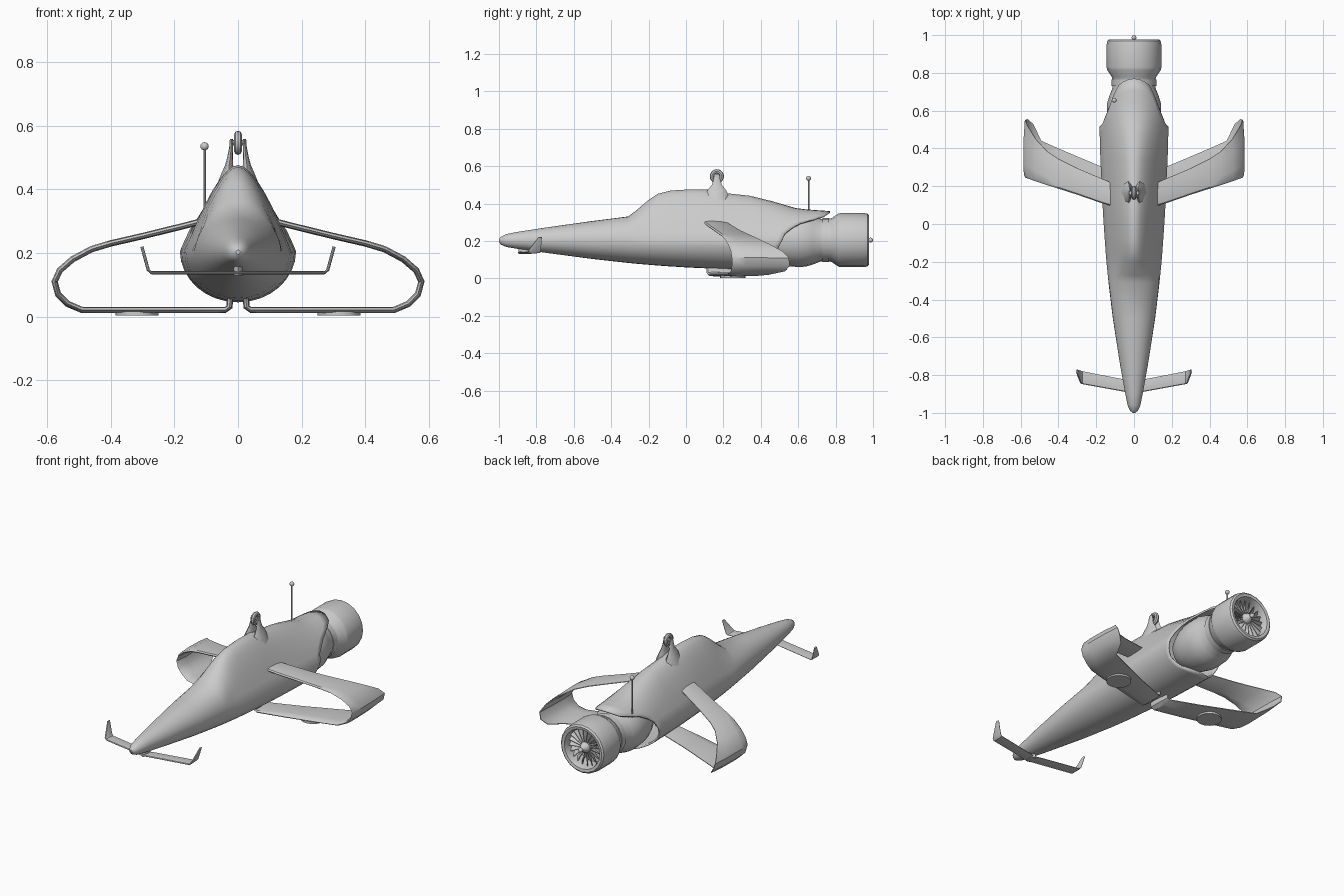
import bpy, bmesh
from math import sin, cos, pi, radians
from mathutils import Vector, Matrix

if "Cube" in bpy.data.objects:
    bpy.data.objects.remove(bpy.data.objects["Cube"])


def finish(name, bm, mirror=False):
    bmesh.ops.recalc_face_normals(bm, faces=bm.faces)
    me = bpy.data.meshes.new(name)
    bm.to_mesh(me)
    bm.free()
    ob = bpy.data.objects.new(name, me)
    bpy.context.collection.objects.link(ob)
    if mirror:
        ob.modifiers.new("Mirror", "MIRROR")
    return ob


def loft(name, rings, cap_start=True, cap_end=True, mirror=False):
    bm = bmesh.new()
    vs = [[bm.verts.new(p) for p in r] for r in rings]
    n = len(rings[0])
    for a, b in zip(vs, vs[1:]):
        for i in range(n):
            j = (i + 1) % n
            bm.faces.new((a[i], a[j], b[j], b[i]))
    if cap_start:
        bm.faces.new(vs[0])
    if cap_end:
        bm.faces.new(vs[-1])
    return finish(name, bm, mirror)


def lerp_table(table, t):
    for a, b in zip(table, table[1:]):
        if t <= b[0]:
            f = max(0, (t - a[0]) / (b[0] - a[0]))
            return [p + (q - p) * f for p, q in zip(a[1:], b[1:])]
    return table[-1][1:]


def ribbon(name, path, half):
    """Airfoil swept along (x, z, leading y, trailing y)."""
    foil = [(0, 0), (.05, .7), (.25, 1), (.7, .8), (1, .2),
            (1, -.2), (.7, -.8), (.25, -1), (.05, -.7)]
    rings = []
    for i, (x, z, y0, y1) in enumerate(path):
        a, b = path[max(i - 1, 0)], path[min(i + 1, len(path) - 1)]
        t = Vector((b[0] - a[0], b[1] - a[1])).normalized()
        rings.append([(x - t.y * v * half, y0 + (y1 - y0) * u, z + t.x * v * half)
                      for u, v in foil])
    return loft(name, rings, mirror=True)


def lathe_y(name, profile, z, n=20):
    rings = [[(r * cos(2 * pi * i / n), y, z + r * sin(2 * pi * i / n)) for i in range(n)]
             for y, r in profile]
    return loft(name, rings)


def ball(name, loc, r):
    bm = bmesh.new()
    bmesh.ops.create_uvsphere(bm, u_segments=12, v_segments=8, radius=r,
                              matrix=Matrix.Translation(loc))
    return finish(name, bm)


def rod(name, p, q, r, n=10):
    p, q = Vector(p), Vector(q)
    m = Matrix.Translation((p + q) / 2) @ (q - p).to_track_quat('Z', 'Y').to_matrix().to_4x4()
    bm = bmesh.new()
    bmesh.ops.create_cone(bm, cap_ends=True, segments=n, radius1=r, radius2=r,
                          depth=(q - p).length, matrix=m)
    return finish(name, bm)


# Fuselage: y, half width, bottom z, mid z, top z, ridge sharpness
hull = [(-1, .006, .195, .203, .21, 0), (-.99, .02, .181, .203, .223, 0),
        (-.96, .034, .168, .203, .237, 0), (-.9, .046, .158, .203, .249, 0),
        (-.75, .073, .137, .203, .272, 0), (-.5, .112, .104, .203, .307, 0),
        (-.31, .135, .083, .203, .331, 0), (-.27, .139, .079, .203, .36, .14),
        (-.2, .146, .073, .203, .42, .35), (-.15, .15, .069, .203, .453, .41),
        (-.08, .155, .064, .203, .47, .43), (.02, .162, .058, .203, .476, .43),
        (.13, .168, .053, .203, .474, .42), (.22, .172, .049, .203, .455, .42),
        (.34, .178, .047, .205, .442, .4), (.45, .181, .045, .205, .416, .33),
        (.6, .185, .045, .205, .372, .2), (.77, .165, .045, .205, .36, .15)]
# Rear cut line: height fraction -> y
rear = [(-1, .54), (-.85, .5), (-.6, .48), (-.3, .49), (.2, .53),
        (.53, .6), (.8, .73), (1, .77)]


def hull_point(y, a):
    w, zb, zc, zt, k = lerp_table(hull, y)
    s, c = sin(a), cos(a)
    up = max(s, 0)
    return (w * c * (1 - k * up ** .8), y, zc + s * ((zt - zc) if s > 0 else (zc - zb)))


angles = [pi / 2 + 2 * pi * i / 32 for i in range(32)]
rings = [[hull_point(row[0], a) for a in angles] for row in hull if row[0] < .4]
for i in range(1, 8):
    rings.append([hull_point(.34 + (lerp_table(rear, sin(a))[0] - .34) * i / 7, a) for a in angles])
fuselage = loft("fuselage", rings, cap_end=False)
shell = fuselage.modifiers.new("Shell", "SOLIDIFY")
shell.thickness = .01
shell.offset = -1

# Looped main wings
ribbon("loop_wing", [
    (.10, .303, .09, .21), (.17, .285, .11, .24), (.3, .253, .155, .295),
    (.40, .23, .187, .345), (.46, .212, .206, .385), (.52, .18, .226, .45),
    (.56, .145, .24, .515), (.576, .11, .245, .55), (.565, .07, .245, .555),
    (.535, .04, .24, .53), (.49, .021, .225, .44), (.4, .021, .2, .40),
    (.2, .021, .15, .315), (.04, .021, .115, .255), (.027, .03, .11, .25),
    (.024, .065, .11, .25)], .01)

# Nose canard with upturned tips
ribbon("canard", [
    (0, .138, -.9, -.835), (.04, .138, -.89, -.825), (.272, .138, -.848, -.78),
    (.282, .147, -.845, -.777), (.302, .22, -.79, -.77)], .005)
loft("canard_mount", [[(.014 * cos(a), -.86 + .035 * sin(a), z) for a in angles[::4]]
                      for z in (.13, .17)])

# Landing pads under the wings
for s, side in ((-1, "left"), (1, "right")):
    rod(side + "_landing_pad", (s * .317, .25, .003), (s * .317, .25, .016), .067, 24)

# Engine pod and fan duct
EZ = .205
lathe_y("engine", [(.4, .05), (.44, .1), (.5, .128), (.55, .14), (.6, .144), (.64, .142),
                   (.68, .13), (.72, .114), (.73, .114), (.73, .118), (.765, .118),
                   (.765, .114), (.78, .118), (.815, .142), (.83, .145), (.95, .145),
                   (.97, .141), (.978, .132), (.975, .116), (.95, .108), (.88, .106),
                   (.88, .002)], EZ)
lathe_y("fan_hub", [(.87, .035), (.93, .034), (.96, .025), (.975, .01), (.98, .004)], EZ, 16)
ball("fan_tip", (0, .987, EZ), .013)

# Fan blades
bm = bmesh.new()
for i in range(20):
    rot = Matrix.Translation((0, 0, EZ)) @ Matrix.Rotation(2 * pi * i / 20, 4, 'Y')
    lo = [(-.004, .905, .03), (.004, .945, .03), (.014, .945, .108), (-.010, .915, .108)]
    v = [bm.verts.new(rot @ Vector((x + d, y, z))) for d in (0, .003) for x, y, z in lo]
    for f in ((0, 1, 2, 3), (4, 5, 6, 7), (0, 1, 5, 4), (1, 2, 6, 5), (2, 3, 7, 6), (3, 0, 4, 7)):
        bm.faces.new([v[k] for k in f])
finish("fan_blades", bm)

# Dorsal fork: z, inner x, outer x, half length
fork = [(.41, .0, .068, .065), (.45, .006, .052, .06), (.475, .015, .041, .047),
        (.5, .015, .034, .027), (.53, .015, .028, .018), (.558, .016, .025, .014)]
loft("dorsal_fork", [[((a + b) / 2 + (b - a) / 2 * cos(t), .165 + h * sin(t), z)
                      for t in angles[::4]] for z, a, b, h in fork], mirror=True)

# Ring held in the fork
bpy.ops.mesh.primitive_torus_add(location=(0, .165, .546), rotation=(0, pi / 2, 0),
                                 major_radius=.026, minor_radius=.012,
                                 major_segments=20, minor_segments=8)
bpy.context.object.name = "dorsal_ring"
rod("ring_pin", (-.026, .165, .546), (.026, .165, .546), .009)

# Antenna
rod("antenna_stem", (-.105, .655, .3), (-.105, .655, .53), .004, 8)
ball("antenna_tip", (-.105, .655, .535), .013)

# Smooth shading with crisp edges
for ob in bpy.context.scene.objects:
    ob.select_set(True)
bpy.context.view_layer.objects.active = fuselage
bpy.ops.object.shade_smooth_by_angle(angle=radians(35))
